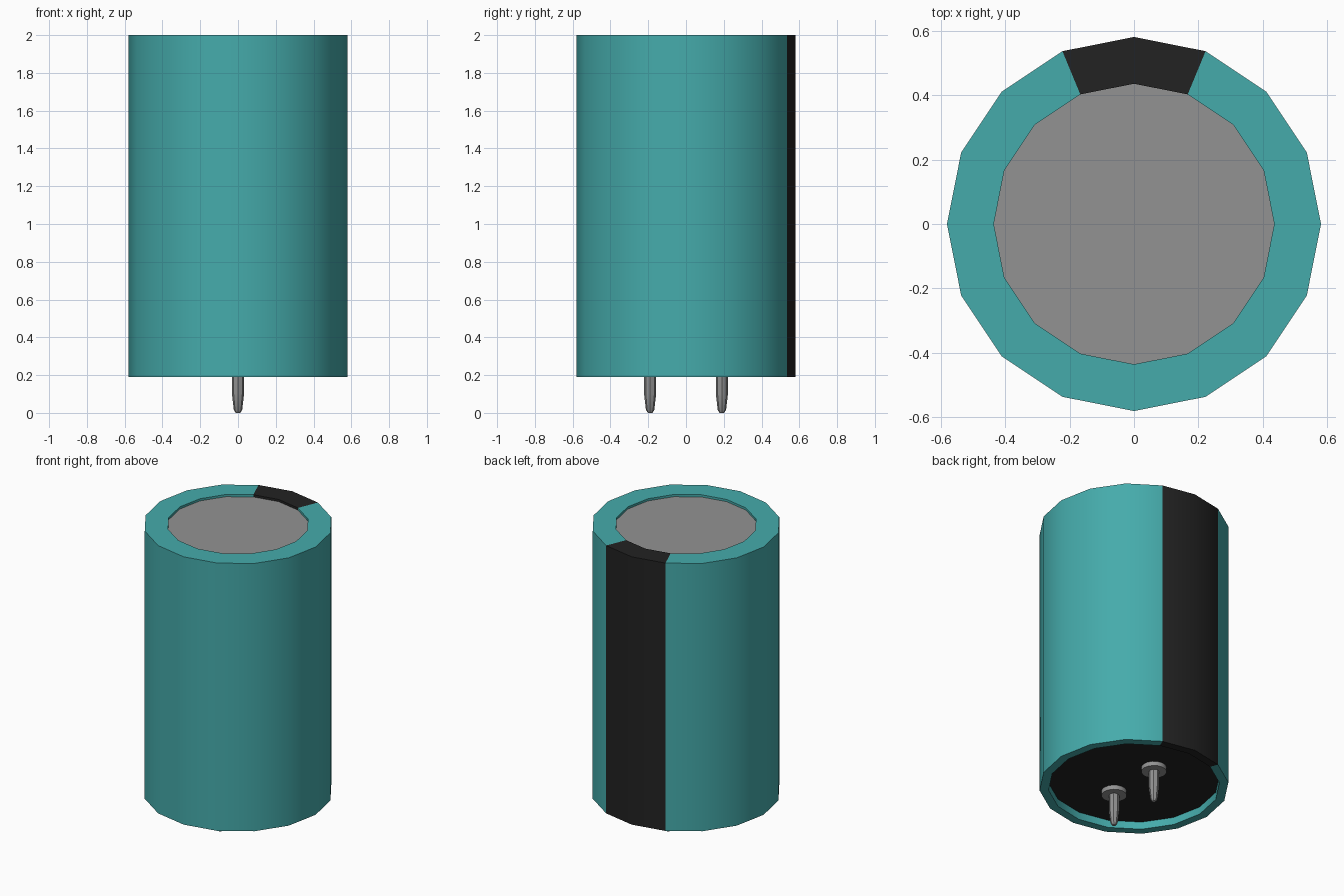
import bpy
import bmesh
import math

SIDES = 16
RADIUS = 0.58
BASE_Z = 0.19
TOP_Z = 2.0
FLOOR_Z = 0.24

cube = bpy.data.objects.get("Cube")
if cube:
    bpy.data.objects.remove(cube, do_unlink=True)


def make_material(name, color):
    mat = bpy.data.materials.new(name)
    mat.use_nodes = True
    mat.diffuse_color = color
    mat.node_tree.nodes["Principled BSDF"].inputs["Base Color"].default_value = color
    return mat


teal = make_material("teal sleeve", (0.06, 0.41, 0.41, 1))
black = make_material("black", (0.016, 0.016, 0.016, 1))
grey = make_material("grey metal", (0.29, 0.29, 0.29, 1))


def lathe(name, profile, sides, materials, y=0.0):
    """Revolve (radius, z) points about a vertical axis; open ends are capped."""
    bm = bmesh.new()
    rings = []
    for r, z in profile:
        angles = [math.tau * i / sides for i in range(sides)]
        rings.append([bm.verts.new((r * math.cos(a), r * math.sin(a), z)) for a in angles])
    for lower, upper in zip(rings, rings[1:]):
        for i in range(sides):
            j = (i + 1) % sides
            bm.faces.new((lower[i], lower[j], upper[j], upper[i]))
    bm.faces.new(rings[0][::-1])
    bm.faces.new(rings[-1])
    bmesh.ops.recalc_face_normals(bm, faces=bm.faces)
    mesh = bpy.data.meshes.new(name)
    bm.to_mesh(mesh)
    bm.free()
    for mat in materials:
        mesh.materials.append(mat)
    obj = bpy.data.objects.new(name, mesh)
    obj.location.y = y
    bpy.context.collection.objects.link(obj)
    bpy.ops.object.select_all(action="DESELECT")
    obj.select_set(True)
    bpy.context.view_layer.objects.active = obj
    bpy.ops.object.shade_smooth_by_angle(angle=math.radians(30))
    return obj


# Can: recessed floor, sleeve with rolled rims, recessed metal top
can = lathe("capacitor_can",
            [(0.525, FLOOR_Z), (0.525, BASE_Z), (RADIUS, BASE_Z),
             (RADIUS, TOP_Z), (0.435, TOP_Z), (0.435, TOP_Z - 0.015)],
            SIDES, [teal, black, grey])

# Black stripe down the two rear sides; black floor and grey top disc
for face in can.data.polygons:
    c = face.center
    if len(face.vertices) == SIDES:
        face.material_index = 2 if c.z > 1 else 1
    elif c.y > 0 and abs(math.atan2(c.x, c.y)) < math.tau / SIDES:
        face.material_index = 1

# Two leads, each with a round collar against the floor
for side, y in (("front", -0.19), ("back", 0.19)):
    lathe(side + "_collar", [(0.078, FLOOR_Z - 0.03), (0.078, FLOOR_Z)], 16, [grey], y)
    lathe(side + "_lead",
          [(0.012, 0), (0.022, 0.015), (0.032, 0.1), (0.032, FLOOR_Z)], 8, [grey], y)
